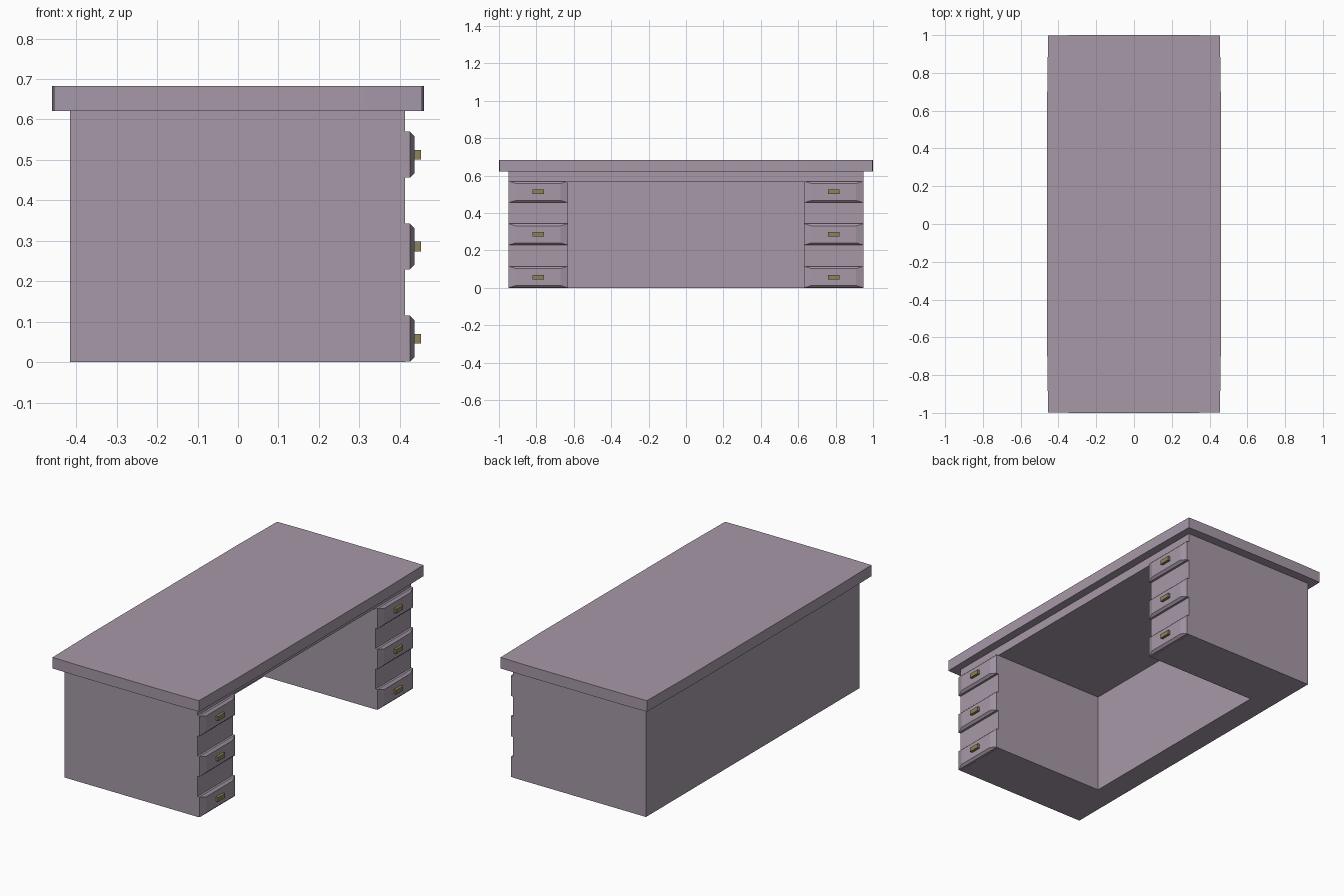
import bpy
import bmesh

cube = bpy.data.objects.get("Cube")
if cube:
    bpy.data.objects.remove(cube, do_unlink=True)


def make_material(name, rgb):
    mat = bpy.data.materials.new(name)
    mat.use_nodes = True
    mat.diffuse_color = (*rgb, 1)
    mat.node_tree.nodes["Principled BSDF"].inputs["Base Color"].default_value = (*rgb, 1)
    return mat


WOOD = make_material("mauve grey wood", (0.38, 0.315, 0.39))
BRASS = make_material("dull brass", (0.26, 0.23, 0.10))


def finish(bm, name, mat):
    bmesh.ops.recalc_face_normals(bm, faces=bm.faces)
    mesh = bpy.data.meshes.new(name)
    bm.to_mesh(mesh)
    bm.free()
    mesh.materials.append(mat)
    obj = bpy.data.objects.new(name, mesh)
    bpy.context.collection.objects.link(obj)
    return obj


def prism(name, outline, z0, z1, mat):
    """Extrude a flat outline upward from z0 to z1."""
    bm = bmesh.new()
    face = bm.faces.new([bm.verts.new((x, y, z0)) for x, y in outline])
    top = bmesh.ops.extrude_face_region(bm, geom=[face])["geom"]
    bmesh.ops.translate(bm, vec=(0, 0, z1 - z0),
                        verts=[v for v in top if isinstance(v, bmesh.types.BMVert)])
    return finish(bm, name, mat)


def box(name, x0, x1, y0, y1, z0, z1, mat):
    return prism(name, [(x0, y0), (x1, y0), (x1, y1), (x0, y1)], z0, z1, mat)


def drawer_front(name, yc, zc):
    """Thin slab whose front face is chamfered on all four sides."""
    bm = bmesh.new()
    rings = []
    for x, hy, hz in ((FRONT - 0.01, 0.158, 0.057), (0.425, 0.158, 0.057), (0.437, 0.118, 0.045)):
        rings.append([bm.verts.new((x, yc + sy * hy, zc + sz * hz))
                      for sy, sz in ((-1, -1), (1, -1), (1, 1), (-1, 1))])
    for a, b in zip(rings, rings[1:]):
        for i in range(4):
            j = (i + 1) % 4
            bm.faces.new((a[i], a[j], b[j], b[i]))
    bm.faces.new(rings[0])
    bm.faces.new(rings[-1])
    return finish(bm, name, WOOD)


BACK, FRONT, SIDE, KNEE, KNEE_BACK = -0.415, 0.413, 0.948, 0.632, -0.28

# U-shaped body: two pedestals joined by the back panel
prism("pedestals_and_back",
      [(BACK, -SIDE), (FRONT, -SIDE), (FRONT, -KNEE), (KNEE_BACK, -KNEE),
       (KNEE_BACK, KNEE), (FRONT, KNEE), (FRONT, SIDE), (BACK, SIDE)],
      0, 0.57, WOOD)

# Rail over the knee space
box("upper_rail", BACK, FRONT, -SIDE, SIDE, 0.57, 0.622, WOOD)

# Desktop with slightly tapered corners
quarter = [(0.46, 0.65), (0.455, 0.997), (0.31, 1.0)]
half = quarter + [(-x, y) for x, y in reversed(quarter)]
prism("desktop", half + [(-x, -y) for x, y in half], 0.621, 0.683, WOOD)

# Drawers and their handles on both pedestals
for side, sign in (("right", -1), ("left", 1)):
    yc = sign * 0.79
    for level, zc in (("lower", 0.058), ("middle", 0.286), ("upper", 0.513)):
        drawer_front(f"{side}_{level}_drawer", yc, zc)
        box(f"{side}_{level}_handle", 0.43, 0.452, yc - 0.031, yc + 0.031,
            zc - 0.012, zc + 0.012, BRASS)
